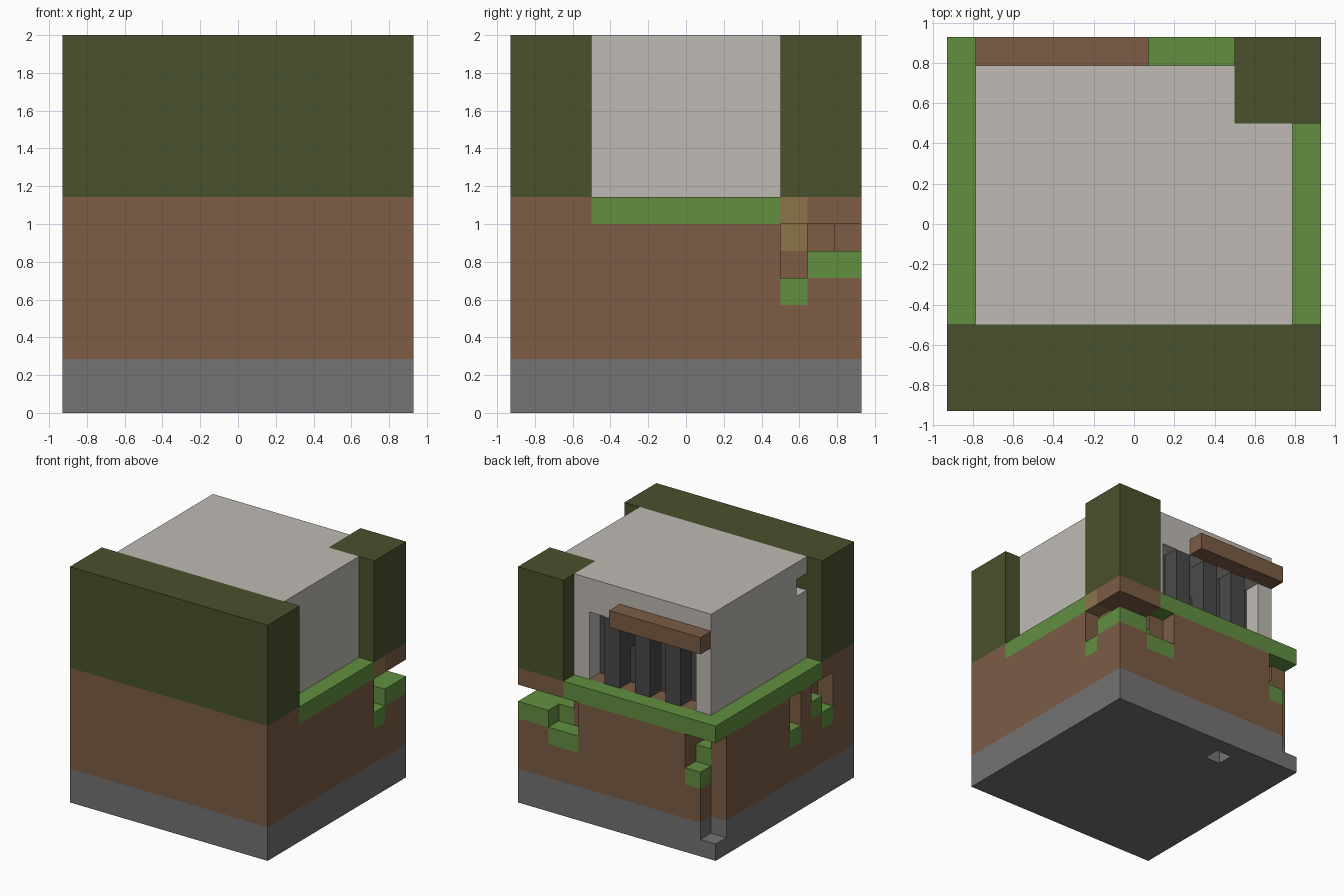
import bpy, bmesh
from mathutils import Vector

old = bpy.data.objects.get("Cube")
if old:
    bpy.data.objects.remove(old)

U = 1 / 7                       # edge of one block
W, H = 13, 14                   # blocks across and up
SIDES = [Vector(d) for d in ((1, 0, 0), (-1, 0, 0), (0, 1, 0),
                             (0, -1, 0), (0, 0, 1), (0, 0, -1))]


def material(name, rgb):
    lin = [((c / 255 + 0.055) / 1.055) ** 2.4 for c in rgb] + [1]
    m = bpy.data.materials.new(name)
    m.use_nodes = True
    m.diffuse_color = lin
    bsdf = m.node_tree.nodes["Principled BSDF"]
    bsdf.inputs["Base Color"].default_value = lin
    bsdf.inputs["Roughness"].default_value = 0.9
    return m


stone = material("grey stone", (117, 115, 115))
earth = material("brown earth", (124, 92, 69))
olive = material("olive hedge", (74, 81, 44))
grass = material("grass green", (97, 143, 64))
pale = material("pale plaster", (191, 186, 180))
dark = material("dark grey", (74, 74, 74))
tan = material("tan earth", (140, 116, 72))

PARTS = {"stone_base": stone, "earth_body": earth, "hedge_walls": olive,
         "grass_ledge": grass, "grass_drips": grass, "pale_hut": pale,
         "window_bars": dark, "window_back": dark, "awning_beam": earth,
         "tan_patch": tan}
grid = {}


def fill(part, x, y, z):
    """Fill block ranges with a part; None carves them away."""
    for i in range(*x):
        for j in range(*y):
            for k in range(*z):
                if part:
                    grid[i, j, k] = part
                else:
                    grid.pop((i, j, k), None)


def drip(i, j, k, top=7):
    """Grass block in a slot that is open above it."""
    fill(None, (i, i + 1), (j, j + 1), (k, top))
    fill("grass_drips", (i, i + 1), (j, j + 1), (k, k + 1))


# Ground layers
fill("stone_base", (0, W), (0, W), (0, 2))
fill("earth_body", (0, W), (0, W), (2, 8))

# Grass ledge around the hut
fill("grass_ledge", (0, 1), (3, W), (7, 8))
fill("grass_ledge", (12, W), (3, 10), (7, 8))
fill("grass_ledge", (0, 10), (12, W), (7, 8))

# Hut with a barred window and a beam above it
fill("pale_hut", (1, 12), (3, 12), (8, H))
fill(None, (2, 9), (11, 12), (8, 12))
fill("window_back", (2, 9), (9, 11), (8, 12))
fill(None, (6, 7), (10, 11), (10, 12))
for i in (3, 5, 7):
    fill("window_bars", (i, i + 1), (11, 12), (8, 12))
fill("awning_beam", (1, 7), (12, W), (12, 13))
fill(None, (1, 2), (3, 4), (12, 13))

# Hedge wall and corner pillar
fill("hedge_walls", (0, W), (0, 3), (8, H))
fill("hedge_walls", (10, W), (10, W), (8, H))

# Worn corner below the pillar
fill("tan_patch", (11, 12), (10, 11), (6, 7))
fill("tan_patch", (12, 13), (10, 11), (7, 8))
for i, j, k in ((12, 12, 5), (11, 12, 5), (12, 11, 5), (11, 11, 5), (10, 11, 5),
                (12, 10, 4), (10, 12, 4), (9, 12, 4)):
    drip(i, j, k)

# Worn corner column and side drips
fill(None, (0, 1), (12, W), (1, 7))
for i, j, k in ((1, 12, 4), (1, 11, 5), (0, 5, 4), (0, 3, 5), (0, 2, 4)):
    drip(i, j, k)

# Missing block under the base
fill(None, (4, 5), (11, 12), (0, 1))


def build(part, mat):
    """Skin the exposed sides of one part's blocks."""
    bm = bmesh.new()
    for cell, name in grid.items():
        if name != part:
            continue
        centre = Vector(cell) + Vector((0.5, 0.5, 0.5))
        for d in SIDES:
            if tuple(int(c) for c in Vector(cell) + d) in grid:
                continue
            a = Vector((d.y, d.z, d.x)) / 2
            b = d.cross(a)
            corners = (a + b, b - a, -a - b, a - b)
            bm.faces.new([bm.verts.new((centre + d / 2 + c - Vector((W / 2, W / 2, 0))) * U)
                          for c in corners])
    bmesh.ops.remove_doubles(bm, verts=bm.verts, dist=U / 100)
    bmesh.ops.dissolve_limit(bm, angle_limit=0.01, verts=bm.verts, edges=bm.edges)
    mesh = bpy.data.meshes.new(part)
    bm.to_mesh(mesh)
    bm.free()
    mesh.materials.append(mat)
    bpy.context.collection.objects.link(bpy.data.objects.new(part, mesh))


for part, mat in PARTS.items():
    build(part, mat)
